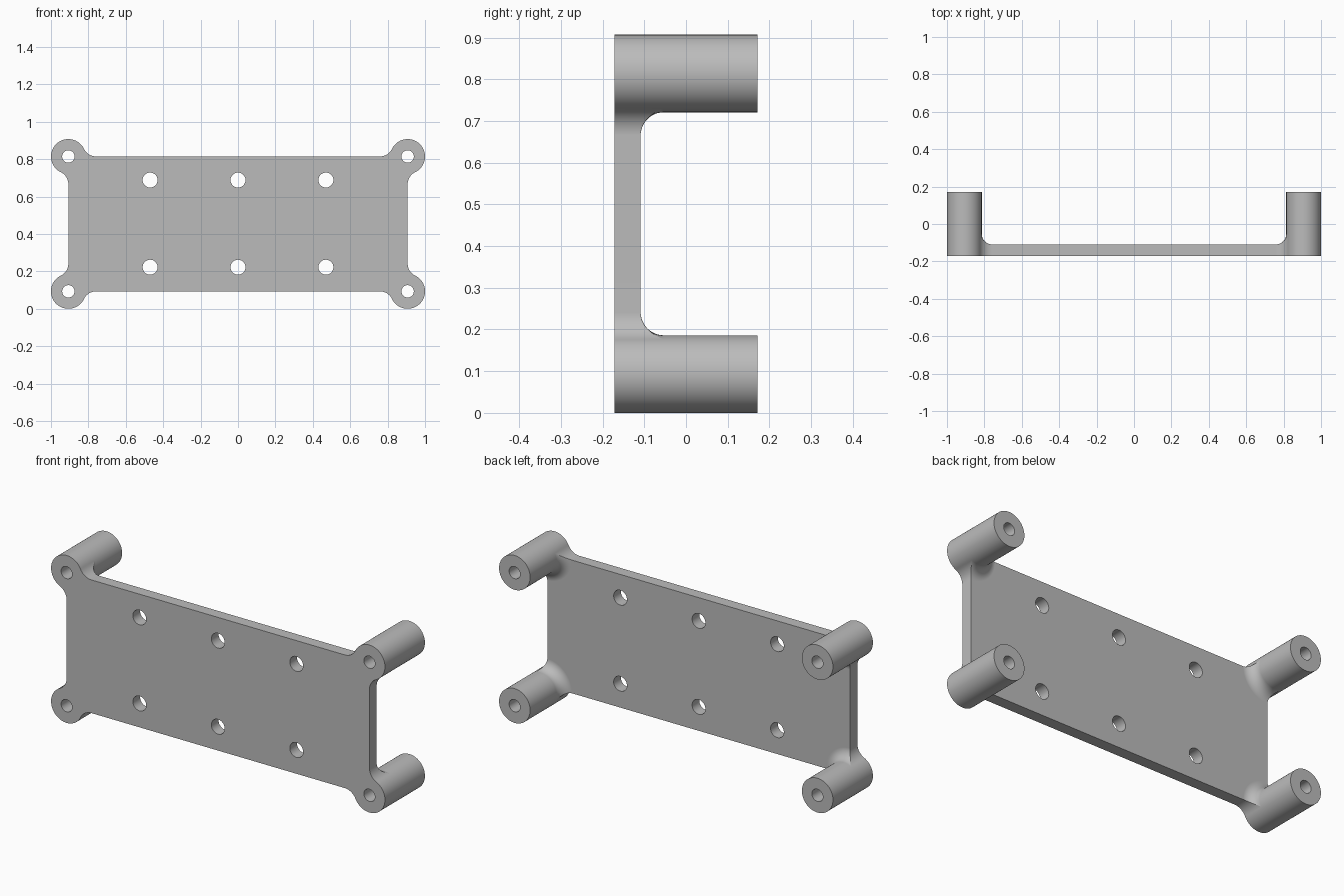
import bpy, bmesh
from math import sin, cos, pi, asin, atan2, hypot, sqrt

if "Cube" in bpy.data.objects:
    bpy.data.objects.remove(bpy.data.objects["Cube"])

POST_R, BORE_R, BLEND_R, HOLE_R = 0.093, 0.033, 0.072, 0.04
CX, Z_LOW, Z_HIGH = 0.907, 0.093, 0.814
FRONT, PLATE_BACK, POST_BACK = -0.171, -0.109, 0.171
COVE_STEPS, QUARTER = 10, 24

reach = sqrt((POST_R + BLEND_R) ** 2 - BLEND_R ** 2)
cove = reach - POST_R
contact = asin(BLEND_R / (POST_R + BLEND_R))

# Footprint of one corner as (angle, radius); the first quarter faces the plate
blend = []
for k in range(1, 11):
    a = pi / 2 + (pi / 2 - contact) * k / 10
    u, v = reach + BLEND_R * cos(a), -BLEND_R + BLEND_R * sin(a)
    blend.append((atan2(v, u), hypot(u, v)))
inner = [(pi / 2 * i / QUARTER, reach) for i in range(QUARTER + 1)]
start, end = pi / 2 + contact, 2 * pi - contact
outer = [(start + (end - start) * i / 60, POST_R) for i in range(1, 60)]
footprint = inner + [(pi / 2 - a, r) for a, r in blend] + outer
footprint += [(2 * pi + a, r) for a, r in reversed(blend)]


def column(angle, limit):
    """Section of a post at one angle: bore, plate edge, cove, post side, bore."""
    t0 = asin(max(0, min(1, 1 - (limit - POST_R) / cove)))
    pts = [(BORE_R, FRONT), (limit, FRONT), (limit, PLATE_BACK)]
    for k in range(COVE_STEPS + 1):
        t = t0 + (pi / 2 - t0) * k / COVE_STEPS
        pts.append((POST_R + cove * (1 - sin(t)), PLATE_BACK + cove * (1 - cos(t))))
    return pts + [(POST_R, POST_BACK), (BORE_R, POST_BACK)]


def add_corner(bm, sx, sz):
    """Add a post; return front and back edge vertices where it meets the plate."""
    cz = Z_HIGH if sz > 0 else Z_LOW
    cols = [[bm.verts.new((sx * (CX - r * cos(a)), y, cz - sz * r * sin(a)))
             for r, y in column(a, lim)] for a, lim in footprint]
    n, m = len(cols), len(cols[0])
    for i in range(n):
        c, d = cols[i], cols[(i + 1) % n]
        for j in range(m):
            if j == 1 and i < QUARTER:
                continue
            k = (j + 1) % m
            bm.faces.new((c[j], c[k], d[k], d[j]))
    seam = cols[:QUARTER + 1]
    if sx * sz > 0:
        seam.reverse()
    return [c[1] for c in seam], [c[2] for c in seam]


# Plate and four posts as one closed body
bm = bmesh.new()
seams = [add_corner(bm, sx, sz) for sx, sz in ((1, 1), (-1, 1), (-1, -1), (1, -1))]
bm.faces.new([v for s in seams for v in s[0]])
bm.faces.new([v for s in seams for v in s[1]])
for i in range(4):
    (f0, b0), (f1, b1) = seams[i], seams[(i + 1) % 4]
    bm.faces.new((f0[-1], f1[0], b1[0], b0[-1]))
bmesh.ops.remove_doubles(bm, verts=bm.verts, dist=0.00001)
bmesh.ops.recalc_face_normals(bm, faces=bm.faces)
mesh = bpy.data.meshes.new("mounting_plate")
bm.to_mesh(mesh)
bm.free()
plate = bpy.data.objects.new("mounting_plate", mesh)
bpy.context.collection.objects.link(plate)

grey = bpy.data.materials.new("plain_grey")
grey.use_nodes = True
colour = (0.5, 0.5, 0.5, 1)
grey.diffuse_color = colour
grey.node_tree.nodes["Principled BSDF"].inputs["Base Color"].default_value = colour
mesh.materials.append(grey)

# Six screw holes through the plate
for x in (-0.47, 0, 0.47):
    for z in (0.222, 0.688):
        bpy.ops.mesh.primitive_cylinder_add(
            vertices=48, radius=HOLE_R, depth=0.2,
            location=(x, (FRONT + PLATE_BACK) / 2, z), rotation=(pi / 2, 0, 0))
        drill = bpy.context.object
        drill.name = "hole_cutter"
        drill.hide_render = True
        drill.data.materials.append(grey)
        cut = plate.modifiers.new("screw_hole", 'BOOLEAN')
        cut.operation, cut.solver, cut.object = 'DIFFERENCE', 'EXACT', drill
        bpy.ops.object.select_all(action='DESELECT')
        plate.select_set(True)
        bpy.context.view_layer.objects.active = plate
        bpy.ops.object.modifier_apply(modifier=cut.name)
        bpy.data.objects.remove(drill)

# Smooth rounds, crisp rims
bpy.ops.object.shade_smooth_by_angle(angle=pi / 6)
weighted = plate.modifiers.new("flat_face_normals", 'WEIGHTED_NORMAL')
weighted.keep_sharp = True
